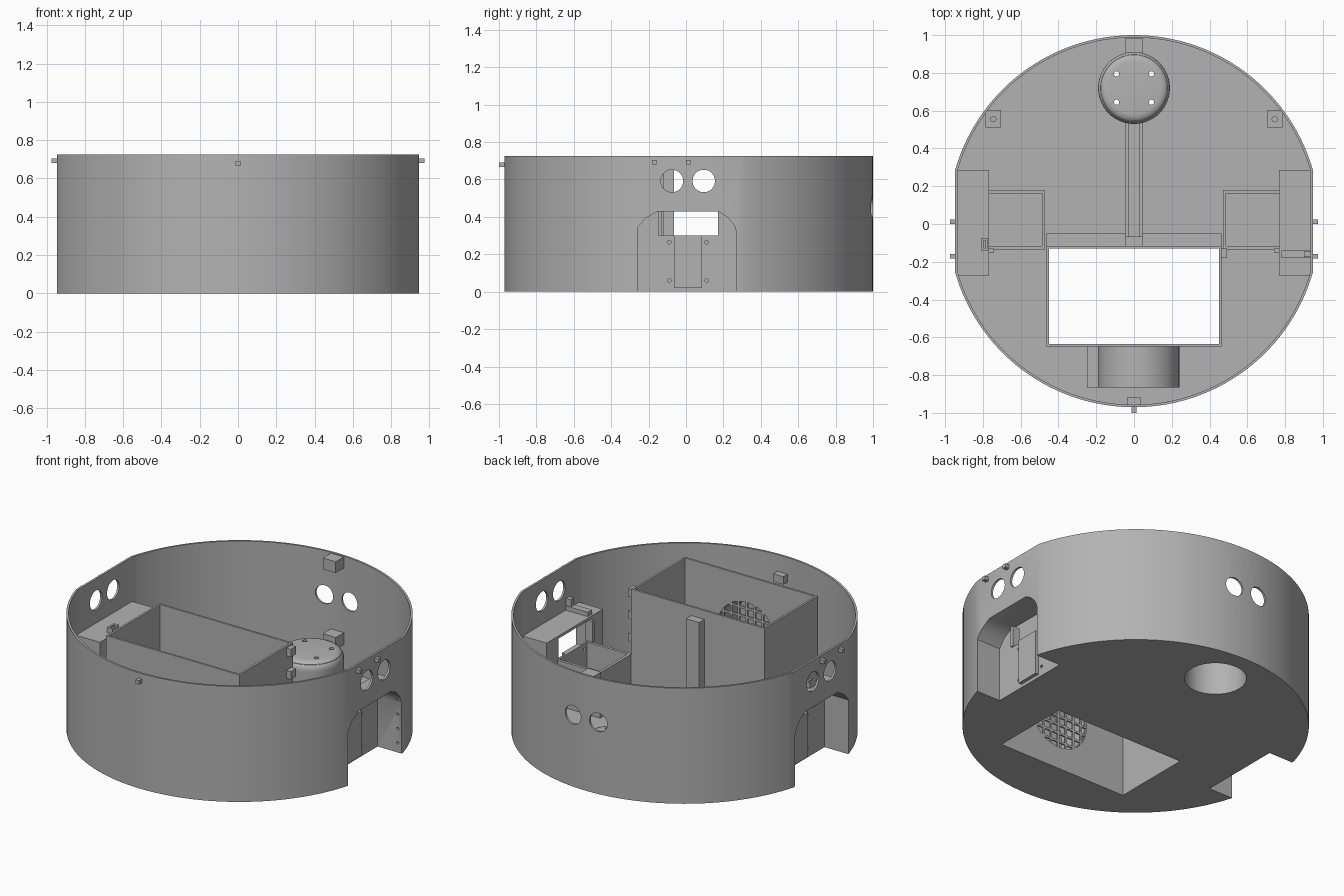
import bpy, bmesh, math
from mathutils import Matrix, Vector

cube = bpy.data.objects.get("Cube")
if cube:
    bpy.data.objects.remove(cube)

grey = bpy.data.materials.new("plain grey")
grey.use_nodes = True
grey.diffuse_color = (0.45, 0.45, 0.45, 1)
grey.node_tree.nodes["Principled BSDF"].inputs["Base Color"].default_value = (0.45, 0.45, 0.45, 1)

CY, R, FLAT, H, WALL, FLOOR = 0.015, 0.985, 0.947, 0.725, 0.013, 0.015


def finish(name, bm):
    bmesh.ops.recalc_face_normals(bm, faces=bm.faces)
    mesh = bpy.data.meshes.new(name)
    bm.to_mesh(mesh)
    bm.free()
    mesh.materials.append(grey)
    obj = bpy.data.objects.new(name, mesh)
    bpy.context.collection.objects.link(obj)
    return obj


def box(name, x, y, z):
    bm = bmesh.new()
    size = Matrix.Diagonal((x[1] - x[0], y[1] - y[0], z[1] - z[0], 1))
    mid = Matrix.Translation([(a + b) / 2 for a, b in (x, y, z)])
    bmesh.ops.create_cube(bm, size=1, matrix=mid @ size)
    return finish(name, bm)


def rod(name, start, end, radius, sides=48):
    bm = bmesh.new()
    a, b = Vector(start), Vector(end)
    turn = (b - a).to_track_quat('Z', 'Y').to_matrix().to_4x4()
    bmesh.ops.create_cone(bm, cap_ends=True, segments=sides, radius1=radius, radius2=radius,
                          depth=(b - a).length, matrix=Matrix.Translation((a + b) / 2) @ turn)
    return finish(name, bm)


def prism(name, points, shift):
    bm = bmesh.new()
    face = bm.faces.new([bm.verts.new(p) for p in points])
    new = bmesh.ops.extrude_face_region(bm, geom=[face])["geom"]
    bmesh.ops.translate(bm, vec=shift, verts=[v for v in new if isinstance(v, bmesh.types.BMVert)])
    return finish(name, bm)


def drum(name, inset, z0, z1):
    # round outline with a flat cut on each side
    r, flat = R - inset, FLAT - inset
    a = math.acos(flat / r)
    arc = [a + (math.pi - 2 * a) * i / 60 for i in range(61)]
    pts = [(r * math.cos(t), CY + r * math.sin(t), z0) for t in arc + [t + math.pi for t in arc]]
    return prism(name, pts, (0, 0, z1 - z0))


def cut(obj, *cutters):
    for c in cutters:
        mod = obj.modifiers.new("cut", 'BOOLEAN')
        mod.operation, mod.solver, mod.object = 'DIFFERENCE', 'EXACT', c
    bpy.context.view_layer.update()
    mesh = bpy.data.meshes.new_from_object(obj.evaluated_get(bpy.context.evaluated_depsgraph_get()))
    obj.modifiers.clear()
    obj.data = mesh
    for c in cutters:
        bpy.data.objects.remove(c)
    return obj


def well_cutter(s):
    arch = [(-0.26, -0.1), (-0.26, 0.34), (-0.22, 0.39), (-0.15, 0.43), (0.17, 0.43),
            (0.22, 0.4), (0.255, 0.36), (0.27, 0.32), (0.27, -0.1)]
    return prism("well_cutter", [(s * 0.78, y, z) for y, z in arch], (s * 0.3, 0, 0))


# outer shell with floor, wheel openings, bay opening and round holes
shell = drum("shell", 0, 0, H)
holes = [drum("hollow", WALL, FLOOR, 1),
         box("bay_opening", (-0.45, 0.45), (-0.635, -0.13), (-0.1, 0.1)),
         rod("caster_opening", (0, 0.72, -0.1), (0, 0.72, 0.1), 0.177)]
for s in (-1, 1):
    holes.append(well_cutter(s))
    holes.append(rod("back_hole", (s * 0.088, 0.85, 0.45), (s * 0.088, 1.1, 0.45), 0.058))
    for y in (-0.075, 0.095):
        holes.append(rod("side_hole", (s * 0.9, y, 0.592), (s * 1.1, y, 0.592), 0.06))
cut(shell, *holes)

# central bay, open at top and bottom, with a round vent
bay = cut(box("battery_bay", (-0.463, 0.463), (-0.648, -0.117), (0, 0.715)),
          box("inside", (-0.45, 0.45), (-0.635, -0.13), (-0.1, 1)),
          rod("vent", (0.025, -0.7, 0.345), (0.025, -0.6, 0.345), 0.205))
for i in range(-3, 4):
    d = i * 0.055
    half = math.sqrt(0.208 ** 2 - d * d)
    box("vent_bar_upright", (0.018 + d, 0.032 + d), (-0.646, -0.637), (0.345 - half, 0.345 + half))
    box("vent_bar_level", (0.025 - half, 0.025 + half), (-0.646, -0.637), (0.338 + d, 0.352 + d))

# fan housing behind the vent
cut(rod("fan_housing", (0.025, -0.647, 0.345), (0.025, -0.865, 0.345), 0.215, 64),
    rod("fan_inside", (0.025, -0.6, 0.345), (0.025, -0.85, 0.345), 0.2, 64))
box("fan_outlet", (-0.25, -0.18), (-0.865, -0.645), (FLOOR, 0.36))

# caster cup: a hollow revolved profile with rounded shoulder
bm = bmesh.new()
profile = [(0.19, 0), (0.19, 0.17)]
profile += [(0.14 + 0.05 * math.cos(t), 0.18 + 0.05 * math.sin(t)) for t in [math.pi * k / 12 for k in range(7)]]
profile += [(0, 0.23), (0, 0.215), (0.177, 0.215), (0.177, 0), (0.19, 0)]
verts = [bm.verts.new((r, 0, z)) for r, z in profile]
edges = [bm.edges.new(p) for p in zip(verts, verts[1:])]
bmesh.ops.spin(bm, geom=verts + edges, axis=(0, 0, 1), cent=(0, 0, 0), angle=math.tau, steps=64)
bmesh.ops.translate(bm, vec=(0, 0.72, 0), verts=bm.verts)
bmesh.ops.remove_doubles(bm, verts=bm.verts, dist=0.0005)
cup = finish("caster_cup", bm)
cut(cup, *[rod("screw_hole", (x, 0.72 + y, 0.1), (x, 0.72 + y, 0.3), 0.014, 16)
           for x in (-0.093, 0.093) for y in (-0.075, 0.075)])

# centre rib, post and rear blocks
box("floor_rib", (-0.045, 0.045), (-0.117, 0.54), (0, 0.05))
box("floor_rib_top", (-0.03, 0.03), (-0.117, 0.54), (0.05, 0.065))
box("bay_foot", (-0.463, 0.463), (-0.117, -0.05), (0, 0.04))
box("bay_post", (-0.045, 0.045), (-0.117, -0.065), (0, 0.66))
box("rear_block_upper", (-0.045, 0.045), (0.905, 0.985), (0.65, 0.72))
box("rear_block_lower", (-0.045, 0.045), (0.905, 0.985), (0.17, 0.245))
box("front_block", (-0.035, 0.035), (-0.96, -0.915), (0.57, 0.62))
box("front_peg", (-0.012, 0.012), (-1, -0.96), (0.668, 0.692))

for s in (-1, 1):
    def side(name, x, y, z):
        return box(name, sorted((s * x[0], s * x[1])), y, z)

    # wheel well housing, open towards the motor
    housing = side("wheel_well", (0.768, 0.94), (-0.272, 0.285), (0, 0.447))
    screws = [rod("screw_hole", (s * 0.7, y, z), (s * 0.9, y, z), 0.01, 12)
              for y in (-0.09, 0.11) for z in (0.06, 0.265)]
    screws += [rod("edge_hole", (s * 0.92, 0.2, z), (s * 0.92, 0.4, z), 0.008, 12)
               for z in (0.06, 0.15, 0.24, 0.33)]
    cut(housing, well_cutter(s), side("motor_opening", (0.7, 0.8), (-0.15, 0.17), (0.3, 0.43)), *screws)
    side("motor_plate", (0.775, 0.802), (-0.065, 0.085), (0.02, 0.3))
    side("switch_bracket", (0.74, 0.79), (-0.15, -0.13), (0.3, 0.43))

    # open motor tray
    cut(side("motor_tray", (0.47, 0.77), (-0.135, 0.18), (0, 0.3)),
        side("tray_inside", (0.488, 0.8), (-0.117, 0.162), (0.02, 0.5)))

    # rear bosses and side pegs
    cut(side("rear_boss", (0.705, 0.785), (0.51, 0.6), (0, 0.06)),
        rod("boss_hole", (s * 0.745, 0.555, 0.03), (s * 0.745, 0.555, 0.1), 0.014, 16))
    for y in (-0.17, 0.012):
        side("side_peg", (0.935, 0.975), (y - 0.012, y + 0.012), (0.68, 0.704))

# hinge blocks at the bay corner and fittings on the wells
for z in (0.4, 0.54, 0.68):
    box("hinge_block", (0.46, 0.493), (-0.18, -0.13), (z - 0.025, z + 0.025))
box("sensor_bar", (0.78, 0.93), (-0.18, -0.14), (0.44, 0.475))
box("sensor_block", (0.9, 0.935), (-0.175, -0.145), (0.475, 0.52))
cut(box("cable_loop", (-0.81, -0.775), (-0.14, -0.075), (0.42, 0.48)),
    box("loop_gap", (-0.798, -0.787), (-0.128, -0.087), (0.4, 0.5)))

bpy.ops.object.select_all(action='DESELECT')
for obj in bpy.context.scene.objects:
    if obj.type == 'MESH':
        obj.select_set(True)
        bpy.context.view_layer.objects.active = obj
bpy.ops.object.shade_smooth_by_angle(angle=math.radians(30))
